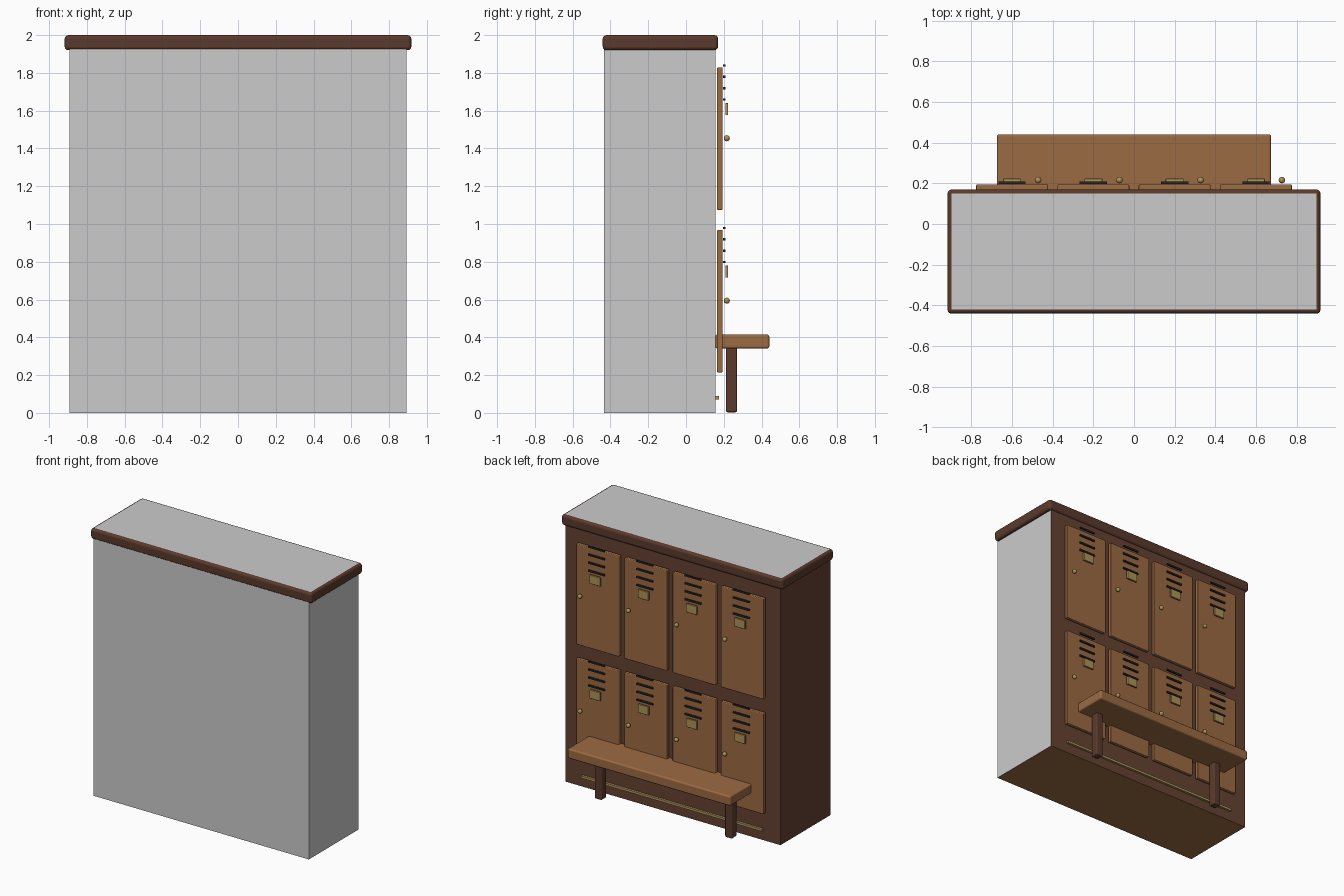
import bpy, bmesh
from mathutils import Vector

if "Cube" in bpy.data.objects:
    bpy.data.objects.remove(bpy.data.objects["Cube"])


def material(name, rgb):
    m = bpy.data.materials.new(name)
    m.diffuse_color = (*rgb, 1)
    m.use_nodes = True
    m.node_tree.nodes["Principled BSDF"].inputs["Base Color"].default_value = m.diffuse_color
    return m


DARK = material("dark_wood", (0.105, 0.042, 0.025))
PANEL = material("panel_wood", (0.13, 0.054, 0.032))
WOOD = material("warm_wood", (0.33, 0.145, 0.055))
BRASS = material("brass", (0.42, 0.29, 0.10))
BLACK = material("vent_black", (0.02, 0.02, 0.02))


def add(name, bm, mats, bevel=0, segments=3):
    mesh = bpy.data.meshes.new(name)
    bm.to_mesh(mesh)
    bm.free()
    for m in mats:
        mesh.materials.append(m)
    ob = bpy.data.objects.new(name, mesh)
    bpy.context.collection.objects.link(ob)
    if bevel:
        mod = ob.modifiers.new("bevel", 'BEVEL')
        mod.width = bevel
        mod.segments = segments
        mod.material = 0
        # Smooth the rounded edges while the large faces stay flat
        bpy.context.view_layer.objects.active = ob
        ob.select_set(True)
        mesh.shade_smooth()
        mod.harden_normals = True
        ob.select_set(False)
    return ob


def box(name, x, y, z, mats, bevel=0, pick=None):
    """Box from (min, max) ranges; pick(normal) chooses a material slot per face."""
    bm = bmesh.new()
    bmesh.ops.create_cube(bm, size=1)
    bmesh.ops.scale(bm, vec=(x[1] - x[0], y[1] - y[0], z[1] - z[0]), verts=bm.verts)
    bm.normal_update()
    if pick:
        for f in bm.faces:
            f.material_index = pick(f.normal)
    ob = add(name, bm, mats, bevel)
    ob.location = (sum(x) / 2, sum(y) / 2, sum(z) / 2)
    return ob


def ball(name, centre, radius, mat):
    bm = bmesh.new()
    bmesh.ops.create_uvsphere(bm, u_segments=16, v_segments=10, radius=radius)
    for f in bm.faces:
        f.smooth = True
    ob = add(name, bm, [mat])
    ob.location = Vector(centre)
    return ob


def body_slot(n):
    """Plain grey outer faces, wood behind the doors, warm wood underneath."""
    if n.z < -0.5:
        return 2
    return 1 if n.y > 0.5 or n.x < -0.5 else 0


# Cabinet carcass and overhanging top with its plain grey upper face
box("cabinet_body", (-0.892, 0.892), (-0.435, 0.155), (0, 1.93),
    [None, PANEL, WOOD], pick=body_slot)
box("cabinet_top", (-0.918, 0.918), (-0.441, 0.170), (1.92, 2.0), [DARK, None],
    0.02, pick=lambda n: 1 if n.z > 0.5 else 0)

# Two rows of four locker doors, each with vents, label holder and knob
for row, z0 in (("lower", 0.214), ("upper", 1.074)):
    for col in range(4):
        cx = -0.6 + 0.4 * col
        tag = f"{row}_{col + 1}"
        box(f"door_{tag}", (cx - 0.177, cx + 0.177), (0.164, 0.194),
            (z0, z0 + 0.755), [WOOD], 0.006)
        for i in range(4):
            zc = z0 + 0.585 + 0.06 * i
            box(f"vent_{tag}_{i + 1}", (cx - 0.067, cx + 0.067), (0.197, 0.208),
                (zc - 0.006, zc + 0.006), [BLACK])
        box(f"label_holder_{tag}", (cx - 0.044, cx + 0.044), (0.208, 0.223),
            (z0 + 0.502, z0 + 0.566), [BRASS], 0.003)
        ball(f"knob_{tag}", (cx + 0.128, 0.216, z0 + 0.38), 0.016, BRASS)

# Brass kick rail along the foot of the cabinet
box("kick_rail", (-0.75, 0.75), (0.157, 0.174), (0.072, 0.089), [BRASS])

# Bench seat on two square legs
box("bench_seat", (-0.675, 0.675), (0.155, 0.441), (0.341, 0.415), [WOOD], 0.012)
for side, cx in (("left", -0.54), ("right", 0.54)):
    box(f"bench_leg_{side}", (cx - 0.03, cx + 0.03), (0.211, 0.271),
        (0.003, 0.345), [DARK], 0.01)
